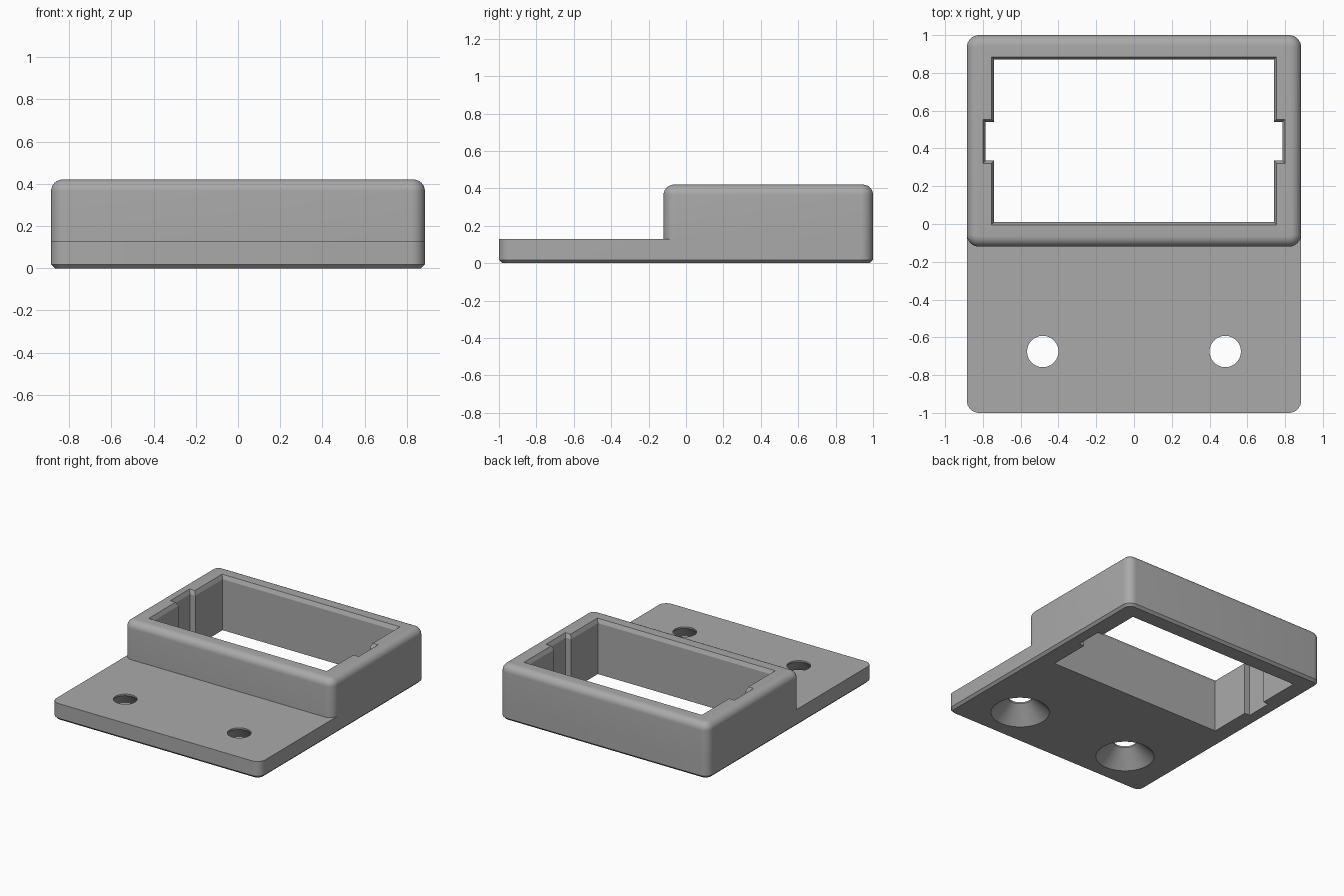
import bpy
from math import cos, sin, pi, radians

cube = bpy.data.objects.get("Cube")
if cube:
    bpy.data.objects.remove(cube)

grey = bpy.data.materials.new("mid grey plastic")
grey.use_nodes = True
colour = (0.4, 0.4, 0.4, 1)
grey.diffuse_color = colour
grey.node_tree.nodes["Principled BSDF"].inputs["Base Color"].default_value = colour

HALF_W, PLATE_TOP, TOP = 0.885, 0.13, 0.42
CORNER, ROUND, CHAMFER = 0.065, 0.055, 0.018


def rounded_outline(y0, y1, inset, steps=8):
    """Rounded rectangle; the inset shrinks the corner radius with it."""
    r = CORNER - inset
    cx = HALF_W - CORNER
    centres = [(cx, y1 - CORNER), (-cx, y1 - CORNER),
               (-cx, y0 + CORNER), (cx, y0 + CORNER)]
    return [(x + r * cos((q + i / steps) * pi / 2), y + r * sin((q + i / steps) * pi / 2))
            for q, (x, y) in enumerate(centres) for i in range(steps + 1)]


def loft(name, rings):
    """Closed solid through a stack of (outline, z) rings, bottom to top."""
    n = len(rings[0][0])
    verts = [(x, y, z) for outline, z in rings for x, y in outline]
    faces = [list(reversed(range(n))), [len(verts) - n + i for i in range(n)]]
    for k in range(len(rings) - 1):
        for i in range(n):
            j = (i + 1) % n
            faces.append([k * n + i, k * n + j, k * n + n + j, k * n + n + i])
    mesh = bpy.data.meshes.new(name)
    mesh.from_pydata(verts, [], faces)
    mesh.materials.append(grey)
    obj = bpy.data.objects.new(name, mesh)
    bpy.context.collection.objects.link(obj)
    return obj


def combine(target, tool, operation):
    """Apply an exact boolean and discard the tool."""
    bpy.context.view_layer.objects.active = target
    mod = target.modifiers.new("cut", 'BOOLEAN')
    mod.operation, mod.object, mod.solver = operation, tool, 'EXACT'
    bpy.ops.object.modifier_apply(modifier=mod.name)
    bpy.data.objects.remove(tool)


def opening_outline(grow):
    """Rectangular window with a notch in the middle of each side wall."""
    w, notch_w = 0.74 + grow, 0.785 + grow
    back, front = 0.87 + grow, 0.01 - grow
    n_back, n_front = 0.54 + grow, 0.335 - grow
    right = [(w, front), (w, n_front), (notch_w, n_front),
             (notch_w, n_back), (w, n_back), (w, back)]
    return right + [(-x, y) for x, y in reversed(right)]


def circle(x, y, r, n=48):
    return [(x + r * cos(2 * pi * i / n), y + r * sin(2 * pi * i / n)) for i in range(n)]


# Base plate with a chamfered underside
bracket = loft("mounting_bracket", [
    (rounded_outline(-1, 1, CHAMFER), 0),
    (rounded_outline(-1, 1, 0), CHAMFER),
    (rounded_outline(-1, 1, 0), PLATE_TOP)])

# Raised housing with rounded top edges
rings = [(rounded_outline(-0.12, 1, 0), PLATE_TOP)]
for i in range(9):
    a = i / 8 * pi / 2
    rings.append((rounded_outline(-0.12, 1, ROUND * (1 - cos(a))),
                  TOP - ROUND + ROUND * sin(a)))
combine(bracket, loft("housing", rings), 'UNION')

# Through opening with a steep lead-in at the top
combine(bracket, loft("opening_cutter", [
    (opening_outline(0), -0.1), (opening_outline(0), TOP - 0.03),
    (opening_outline(0.014), TOP), (opening_outline(0.014), TOP + 0.1)]), 'DIFFERENCE')

# Screw holes, countersunk from below
for x in (-0.483, 0.483):
    combine(bracket, loft("screw_hole_cutter", [
        (circle(x, -0.675, 0.217), -0.01), (circle(x, -0.675, 0.083), PLATE_TOP - 0.012),
        (circle(x, -0.675, 0.083), PLATE_TOP + 0.1)]), 'DIFFERENCE')

# Smooth rounded edges, crisp elsewhere
bpy.ops.object.select_all(action='DESELECT')
bracket.select_set(True)
bpy.context.view_layer.objects.active = bracket
bpy.ops.object.shade_smooth_by_angle(angle=radians(25))
